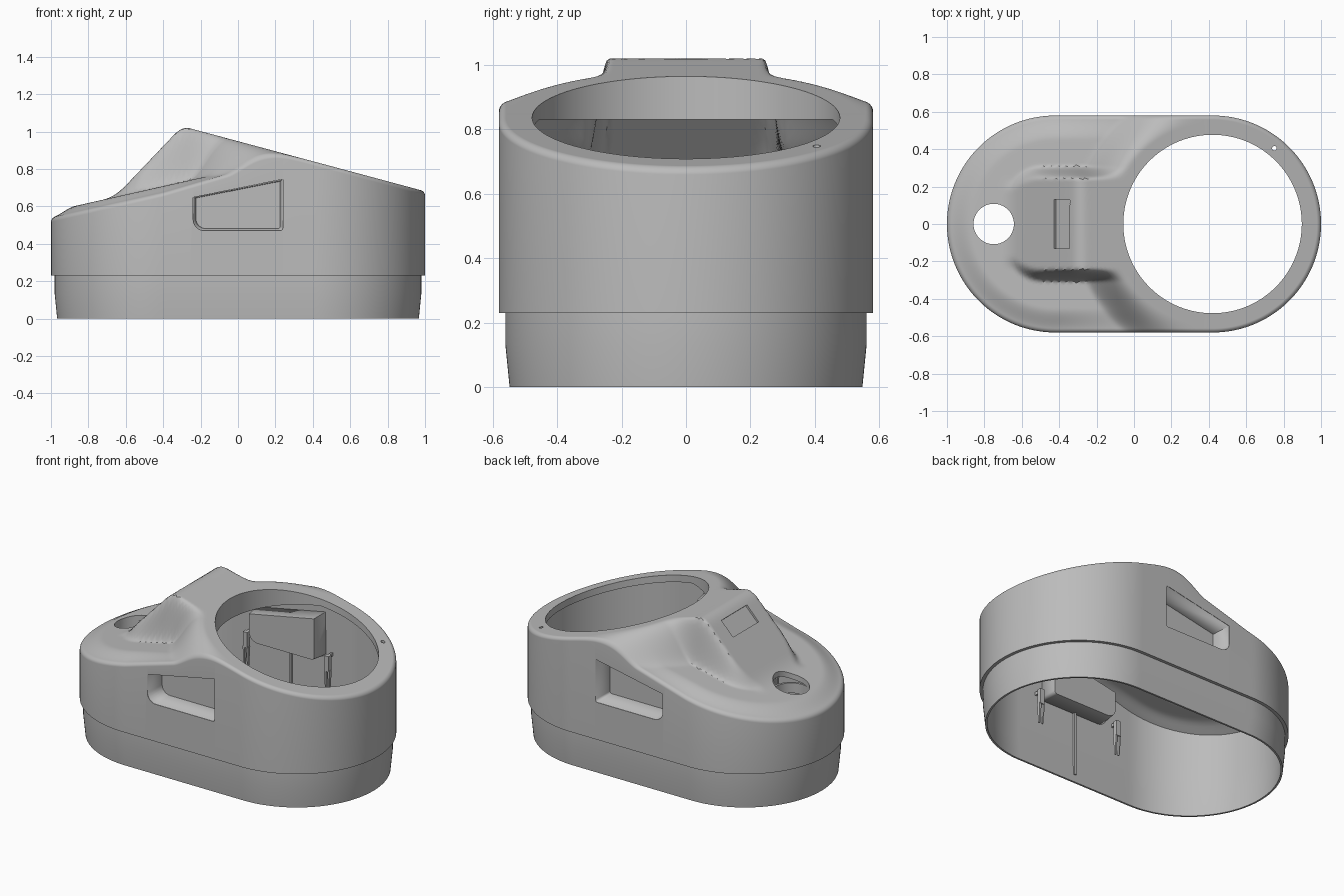
import bpy, bmesh, math
from mathutils import Vector, Matrix

cube = bpy.data.objects.get("Cube")
if cube:
    bpy.data.objects.remove(cube, do_unlink=True)

grey = bpy.data.materials.new("plain_grey")
grey.use_nodes = True
grey.diffuse_color = (0.5, 0.5, 0.5, 1)
grey.node_tree.nodes["Principled BSDF"].inputs["Base Color"].default_value = (0.5, 0.5, 0.5, 1)

C, R, BORE = 0.42, 0.58, 0.477    # end centres, end radius, opening radius
SEGS, STEPS, ROOF = 400, 60, 0.035


def finish(name, bm, smooth=True):
    bmesh.ops.recalc_face_normals(bm, faces=bm.faces[:])
    me = bpy.data.meshes.new(name)
    bm.to_mesh(me)
    bm.free()
    me.materials.append(grey)
    ob = bpy.data.objects.new(name, me)
    bpy.context.collection.objects.link(ob)
    if smooth:
        shade(ob)
    return ob


def shade(ob):
    bpy.ops.object.select_all(action='DESELECT')
    ob.select_set(True)
    bpy.context.view_layer.objects.active = ob
    bpy.ops.object.shade_smooth_by_angle(angle=math.radians(35))


def clamp(v):
    return max(0.0, min(1.0, v))


def step(a, b, v):
    t = clamp((v - a) / (b - a))
    return t * t * (3 - 2 * t)


def smax(a, b, k):
    h = max(k - abs(a - b), 0) / k
    return max(a, b) + h * h * k / 4


def plane(x):
    return 0.68 + 0.268 * (1 - x)


def height(x, y):
    """Top surface: sloped deck, raised ring and central hump."""
    edge = R - math.hypot(max(abs(x) - C, 0), y)
    top = plane(x)
    base = -smax(-(0.797 + 0.224 * x), -top, 0.04)
    base -= 0.035 * (1 - step(0, 0.13, edge)) * clamp((0.1 - x) / 0.5)
    gap = max(top - base, 1e-4)
    ring = gap * (1 - step(0.54, 0.75, math.hypot(x - C, y)))
    ramp = -smax(-(0.68 + 1.05 * (x + 0.63)), -top, 0.06)
    half = 0.24 - 0.07 * clamp((-0.5 - x) / 0.15) ** 2
    hump = smax(ramp - base, 0, 0.05) * (1 - step(half, half + 0.07, abs(y)))
    hump = min(hump, gap)
    z = base + ring + hump - ring * hump / gap
    f = 0.022
    d = min(max(edge, 0), f)
    return z - (f - math.sqrt(f * f - (f - d) ** 2))


def reach(a, inset):
    """Distance from the opening centre to the inset stadium outline."""
    c, s, r = math.cos(a), math.sin(a), R - inset
    if c >= 0:
        return r
    side = r / max(abs(s), 1e-6)
    if C + c * side >= -C:
        return side
    return -2 * C * c + math.sqrt(max((2 * C * c) ** 2 - (2 * C) ** 2 + r * r, 0))


def at(a, r):
    return C + r * math.cos(a), r * math.sin(a)


# Housing shell, built as closed loops running around the opening
angles = [2 * math.pi * i / SEGS for i in range(SEGS)]
loops = []


def roof_loop(u, start, inset, drop):
    loop = []
    for a in angles:
        x, y = at(a, start + (reach(a, inset) - start) * u)
        loop.append((x, y, height(x, y) - drop))
    loops.append(loop)


def wall_loop(inset, z):
    loops.append([(*at(a, reach(a, inset)), z) for a in angles])


for i in range(STEPS + 1):
    roof_loop(1 - (1 - i / STEPS) ** 1.5, BORE, 0, 0)
for inset, z in ((0, 0.23), (0.02, 0.23), (0.02, 0.13), (0.033, 0),
                 (0.045, 0), (0.035, 0.13), (0.035, 0.25)):
    wall_loop(inset, z)
for i in range(31):
    roof_loop(1 - i / 30, 0.5, 0.035, ROOF)
for r in (0.5, BORE):
    loops.append([(*at(a, r), min(0.83, plane(at(a, r)[0]) - 0.045)) for a in angles])

bm = bmesh.new()
rows = [[bm.verts.new(p) for p in loop] for loop in loops]
for k, row in enumerate(rows):
    nxt = rows[(k + 1) % len(rows)]
    for i in range(SEGS):
        j = (i + 1) % SEGS
        bm.faces.new((row[i], row[j], nxt[j], nxt[i]))
shell = finish("housing_shell", bm, False)


# Helpers for pockets and simple solids
def pocket_outline():
    pts = [(-0.24, 0.648), (0.24, 0.745)]
    for cx, r, start in ((0.225, 0.015, 0), (-0.18, 0.06, -90)):
        for i in range(7):
            t = math.radians(start - 15 * i)
            pts.append((cx + r * math.cos(t), 0.47 + r + r * math.sin(t)))
    return pts


def pocket_prism(side, y0, y1, open_front=False):
    bm = bmesh.new()
    front = [bm.verts.new((x, side * y0, z)) for x, z in pocket_outline()]
    back = [bm.verts.new((x * 0.94, side * y1, 0.6 + (z - 0.6) * 0.92) if open_front
                         else (x, side * y1, z)) for x, z in pocket_outline()]
    n = len(front)
    for i in range(n):
        j = (i + 1) % n
        bm.faces.new((front[i], front[j], back[j], back[i]))
    bm.faces.new(back)
    if not open_front:
        bm.faces.new(front)
    return bm


def box(name, centre, size, tilt=0, taper=1, smooth=True):
    bm = bmesh.new()
    bmesh.ops.create_cube(bm, size=1)
    for v in bm.verts:
        k = taper if v.co.z < 0 else 1
        v.co = Vector((v.co.x * size[0] * k, v.co.y * size[1] * k, v.co.z * size[2]))
    bm.transform(Matrix.Translation(centre) @ Matrix.Rotation(tilt, 4, 'Y'))
    return finish(name, bm, smooth)


def cylinder(name, x, y, r, z0, z1):
    bm = bmesh.new()
    bmesh.ops.create_cone(bm, cap_ends=True, segments=64, radius1=r, radius2=r, depth=z1 - z0)
    bm.transform(Matrix.Translation((x, y, (z0 + z1) / 2)))
    return finish(name, bm, False)


def cut(target, cutter):
    mod = target.modifiers.new("cut", 'BOOLEAN')
    mod.operation, mod.solver, mod.object = 'DIFFERENCE', 'EXACT', cutter
    bpy.ops.object.select_all(action='DESELECT')
    target.select_set(True)
    bpy.context.view_layer.objects.active = target
    bpy.ops.object.modifier_apply(modifier=mod.name)
    bpy.data.objects.remove(cutter, do_unlink=True)


# Openings in the shell: side windows, round deck hole, pin hole, ramp recess
for side in (-1, 1):
    cut(shell, finish("window_cutter", pocket_prism(side, 0.7, 0.5), False))
cut(shell, cylinder("hole_cutter", -0.75, 0, 0.108, 0.4, 0.9))
cut(shell, cylinder("pin_cutter", 0.75, 0.405, 0.012, 0.6, 0.9))
cut(shell, box("recess_cutter", (-0.385, 0, 0.937), (0.12, 0.26, 0.024),
               math.radians(-46), smooth=False))
shade(shell)

# Collar below the round deck hole
collar = cylinder("hole_collar", -0.75, 0, 0.122, 0.52, 0.585)
cut(collar, cylinder("collar_cutter", -0.75, 0, 0.108, 0.4, 0.9))
shade(collar)

# Hand pockets, with ribs and snap clips on each inner wall
for side, word in ((-1, "front"), (1, "back")):
    pocket = finish(word + "_hand_pocket", pocket_prism(side, 0.578, 0.45, True))
    solid = pocket.modifiers.new("thickness", 'SOLIDIFY')
    solid.thickness, solid.offset = 0.01, 1
    box(word + "_wall_rib", (0, side * 0.54, 0.26), (0.014, 0.02, 0.42))
    for x in (-0.29, 0.29):
        box(word + "_clip_arm", (x, side * 0.5, 0.45), (0.03, 0.03, 0.1))
        for dx in (-0.012, 0.012):
            box(word + "_clip_prong", (x + dx, side * 0.5, 0.34), (0.014, 0.024, 0.13), 0, 0.5)
        box(word + "_clip_bracket", (x, side * 0.525, 0.49), (0.012, 0.06, 0.02))
